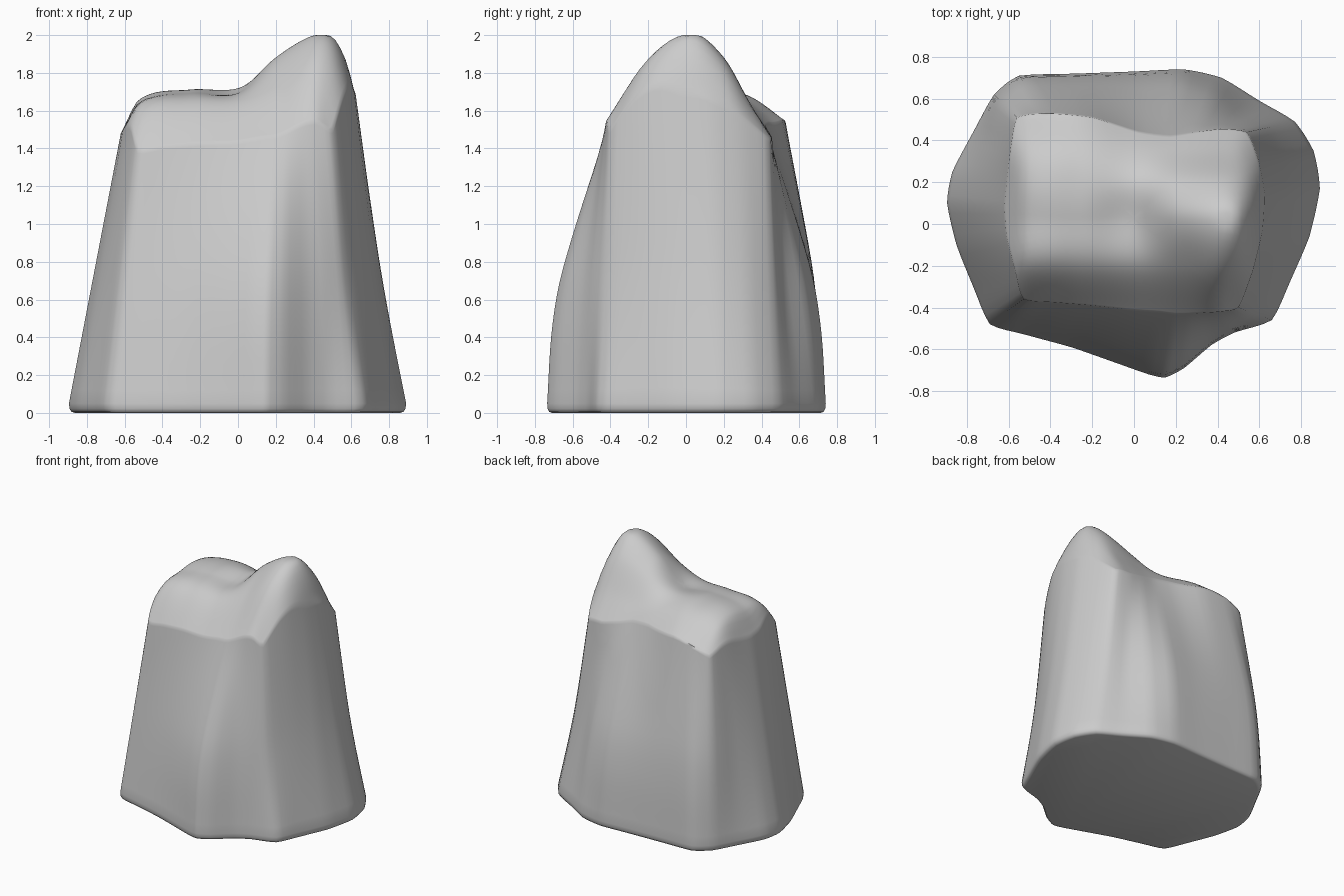
import bpy, bmesh
from mathutils import Vector

if "Cube" in bpy.data.objects:
    bpy.data.objects.remove(bpy.data.objects["Cube"])

# base outline x, y followed by the matching shoulder-rim x, y
OUTLINE = [
    (-.69, -.48, -.53, -.36), (-.52, -.53, -.38, -.375), (-.30, -.59, -.20, -.39),
    (-.10, -.66, -.02, -.41), (.07, -.72, .12, -.42), (.15, -.735, .20, -.43),
    (.24, -.69, .26, -.43), (.37, -.58, .34, -.425), (.48, -.52, .41, -.42),
    (.66, -.46, .50, -.40), (.75, -.27, .57, -.22), (.84, -.06, .615, -.03),
    (.89, .17, .625, .15), (.86, .35, .595, .31), (.77, .49, .54, .44),
    (.60, .59, .42, .455), (.42, .70, .30, .44), (.24, .74, .17, .42),
    (0, .73, .02, .44), (-.28, .72, -.20, .51), (-.55, .71, -.42, .53),
    (-.67, .62, -.56, .51), (-.77, .44, -.59, .37), (-.87, .25, -.61, .20),
    (-.895, .10, -.62, .08), (-.85, -.10, -.61, -.06), (-.77, -.30, -.57, -.22)]

# coarse height grid of the crown surface
GX = [-.62, -.52, -.25, 0, .2, .4, .5, .57, .62]
GY = [-.44, -.2, .03, .2, .35, .52]
GZ = [[1.25, 1.28, 1.36, 1.41, 1.46, 1.52, 1.43, 1.36, 1.30],
      [1.45, 1.60, 1.64, 1.655, 1.74, 1.87, 1.84, 1.73, 1.59],
      [1.48, 1.65, 1.70, 1.70, 1.88, 2.00, 1.99, 1.87, 1.69],
      [1.48, 1.66, 1.71, 1.715, 1.81, 1.88, 1.86, 1.77, 1.62],
      [1.48, 1.62, 1.67, 1.63, 1.61, 1.62, 1.61, 1.54, 1.46],
      [1.41, 1.49, 1.55, 1.46, 1.39, 1.36, 1.35, 1.33, 1.31]]


def curve(xs, vs, x):
    """Smooth curve through (xs, vs), evaluated at x."""
    x = min(max(x, xs[0]), xs[-1])
    i = 0
    while i < len(xs) - 2 and x > xs[i + 1]:
        i += 1

    def slope(k):
        a, b = max(k - 1, 0), min(k + 1, len(xs) - 1)
        return (vs[b] - vs[a]) / (xs[b] - xs[a])
    h = xs[i + 1] - xs[i]
    t = (x - xs[i]) / h
    return ((2*t**3 - 3*t**2 + 1) * vs[i] + (t**3 - 2*t**2 + t) * h * slope(i)
            + (3*t**2 - 2*t**3) * vs[i + 1] + (t**3 - t**2) * h * slope(i + 1))


def height(x, y):
    return min(2.0, curve(GY, [curve(GX, row, x) for row in GZ], y))


def smooth_loop(points, steps):
    """Closed outline, halfway between a polygon and a smooth spline."""
    n, out = len(points), []
    for i in range(n):
        p = [Vector(points[(i + k) % n]) for k in (-1, 0, 1, 2)]
        for s in range(steps):
            t = s / steps
            spline = 0.5 * (2*p[1] + (p[2] - p[0])*t
                            + (2*p[0] - 5*p[1] + 4*p[2] - p[3])*t*t
                            + (3*p[1] - p[0] - 3*p[2] + p[3])*t**3)
            out.append(spline.lerp(p[1].lerp(p[2], t), .5))
    return out


# how late (-) or early (+) the wall travels inward, around the outline
BULGE = [0, -.05, -.12, -.2, -.26, -.26, -.26, -.24, -.2, .14, .1, .07, .07, .08,
         .1, .05, -.15, -.26, -.26, -.26, -.26, -.2, -.05, 0, 0, 0, 0]


def wall_blend(i, t):
    k = i // 4
    d = BULGE[k] + (BULGE[(k + 1) % len(BULGE)] - BULGE[k]) * (i % 4) / 4
    return curve([0, .28, .5, 1], [0, .28 + d * .75, .5 + d * .88, 1], t)


loop = smooth_loop(OUTLINE, 4)
rings = []

# rounded foot
for inset, z in ((.965, 0), (.985, .006), (.996, .022)):
    rings.append([(p[0] * inset, p[1] * inset, z) for p in loop])

# tapered side walls
for t in [i / 20 for i in range(20)] + [.985, 1]:
    ring = []
    for i, (bx, by, rx, ry) in enumerate(loop):
        f = wall_blend(i, t)
        ring.append((bx + (rx - bx) * f, by + (ry - by) * f,
                     .05 + t * (height(rx, ry) - .05)))
    rings.append(ring)

# crown surface running in to the centre
cx, cy = 0.0, .03
for s in [.985] + [1 - i / 24 for i in range(1, 24)]:
    ring = []
    for p in loop:
        x, y = cx + (p[2] - cx) * s, cy + (p[3] - cy) * s
        ring.append((x, y, height(x, y)))
    rings.append(ring)

# skin the rings
bm = bmesh.new()
verts = [[bm.verts.new(c) for c in ring] for ring in rings]
n = len(loop)
for a, b in zip(verts, verts[1:]):
    for i in range(n):
        j = (i + 1) % n
        bm.faces.new((a[i], a[j], b[j], b[i]))
bm.faces.new(verts[0][::-1])
tip = bm.verts.new((cx, cy, height(cx, cy)))
for i in range(n):
    bm.faces.new((verts[-1][i], verts[-1][(i + 1) % n], tip))
bmesh.ops.recalc_face_normals(bm, faces=bm.faces)

mesh = bpy.data.meshes.new("prepared_tooth_stump")
bm.to_mesh(mesh)
bm.free()
obj = bpy.data.objects.new("prepared_tooth_stump", mesh)
bpy.context.collection.objects.link(obj)
bpy.context.view_layer.objects.active = obj
obj.select_set(True)
bpy.ops.object.shade_smooth_by_angle(angle=1.3)
